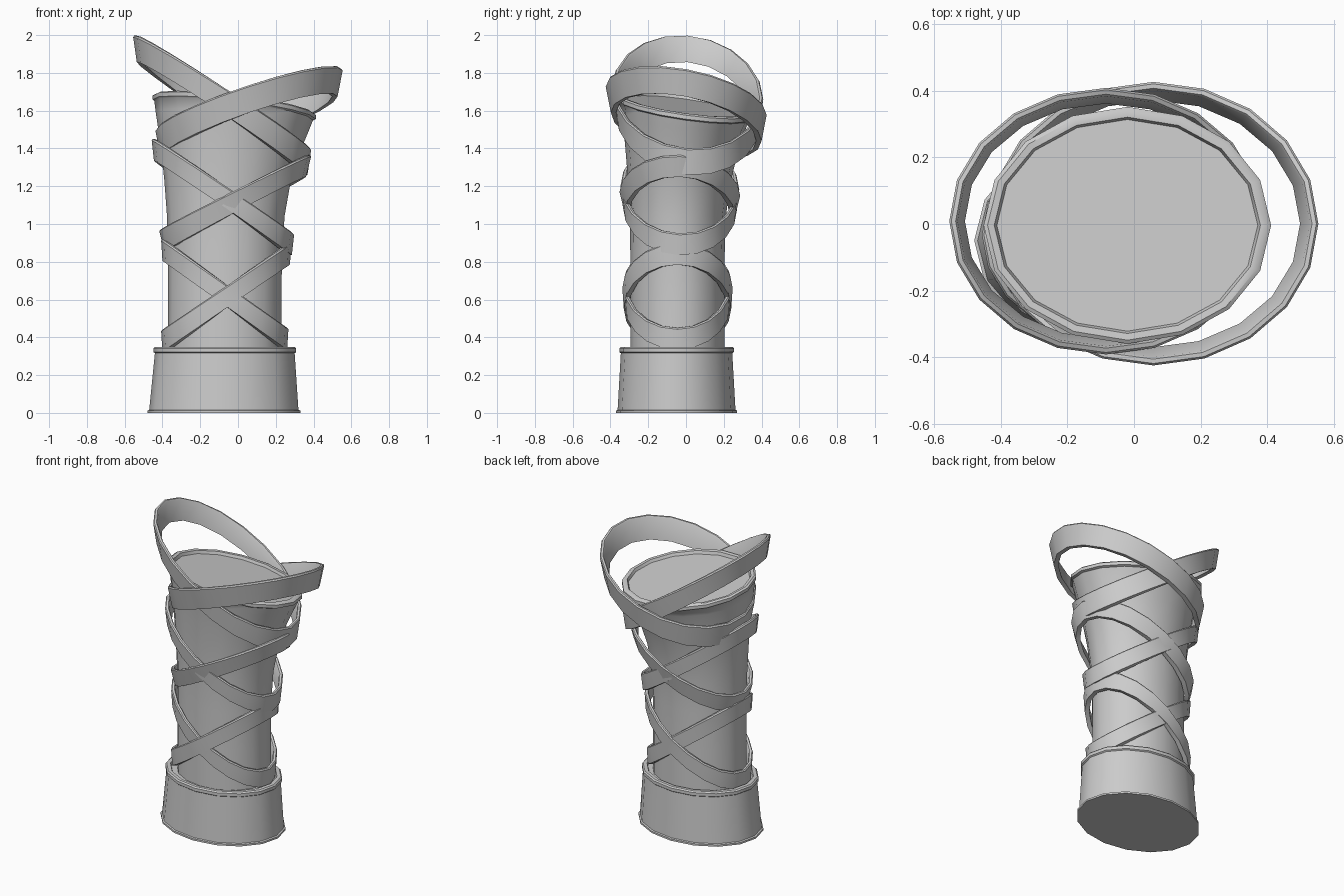
import bpy, math

if "Cube" in bpy.data.objects:
    bpy.data.objects.remove(bpy.data.objects["Cube"])


def finish(name, verts, faces, angle=40):
    me = bpy.data.meshes.new(name)
    me.from_pydata(verts, [], faces)
    me.update()
    ob = bpy.data.objects.new(name, me)
    bpy.context.collection.objects.link(ob)
    bpy.ops.object.select_all(action='DESELECT')
    bpy.context.view_layer.objects.active = ob
    ob.select_set(True)
    bpy.ops.object.shade_smooth_by_angle(angle=math.radians(angle))
    return ob


def skin(rows, n, closed):
    """Quads between rows of n vertices, rows running from bottom/outside up."""
    faces = []
    for r in range(rows if closed else rows - 1):
        a, b = r * n, ((r + 1) % rows) * n
        for i in range(n):
            j = (i + 1) % n
            faces.append((a + i, a + j, b + j, b + i))
    return faces


def loft(name, rings, n=16):
    """Capped stack of ellipses: cx, cy, rx, ry, z, tilt (0..1)."""
    verts = []
    for cx, cy, rx, ry, z, tilt in rings:
        for i in range(n):
            t = math.tau * i / n
            x, y = rx * math.cos(t), ry * math.sin(t)
            verts.append((cx + x, cy + y, z - tilt * (0.12 * x + 0.14 * y)))
    faces = skin(len(rings), n, False)
    faces.append(tuple(reversed(range(n))))
    last = (len(rings) - 1) * n
    faces.append(tuple(range(last, last + n)))
    return finish(name, verts, faces)


def band(name, x0, x1, y0, y1, z_left, z_right, height, flare, y_tilt=0.0, n=20):
    """Tilted elliptical strip; sizes are those of its upper outer edge."""
    th = 0.028
    section = [(-flare, -height), (-0.003, -0.008), (-0.009, 0),
               (-th + 0.006, 0), (-th, -0.008), (-th - flare, -height)]
    cx, cy, rx, ry = (x0 + x1) / 2, (y0 + y1) / 2, (x1 - x0) / 2, (y1 - y0) / 2
    verts = []
    for off, dz in section:
        for i in range(n):
            c, s = math.cos(math.tau * i / n), math.sin(math.tau * i / n)
            z = (z_left + z_right) / 2 + (z_right - z_left) / 2 * c + y_tilt * s
            verts.append((cx + (rx + off) * c, cy + (ry + off) * s, z + dz))
    return finish(name, verts, skin(len(section), n, True))


# plinth with foot lip and upper rim
loft("base", [
    (-.075, -.05, .405, .32, 0, 0), (-.075, -.05, .405, .32, .012, 0),
    (-.075, -.05, .395, .312, .016, 0), (-.07, -.05, .37, .295, .316, 0),
    (-.07, -.05, .378, .303, .322, 0), (-.07, -.05, .378, .303, .342, 0),
    (-.07, -.05, .370, .295, .350, 0), (-.07, -.05, .345, .275, .350, 0),
    (-.07, -.05, .340, .270, .335, 0)])

# flaring body with slanted rim and recessed top
loft("body", [
    (-.07, -.045, .302, .25, .32, 0), (-.07, -.045, .300, .25, .60, 0),
    (-.069, -.045, .302, .25, .85, .05), (-.065, -.043, .312, .255, 1.05, .15),
    (-.057, -.037, .333, .27, 1.22, .3), (-.043, -.025, .368, .298, 1.40, .6),
    (-.028, -.012, .408, .33, 1.55, .9), (-.023, -.006, .420, .345, 1.60, 1),
    (-.02, -.004, .432, .356, 1.607, 1), (-.02, -.004, .432, .356, 1.628, 1),
    (-.02, -.004, .420, .345, 1.636, 1), (-.02, -.004, .400, .325, 1.634, 1),
    (-.02, -.004, .392, .318, 1.615, 1)])

# three crossing pairs of wrapped bands
band("lower_band_right", -.41, .285, -.34, .25, .44, .90, .115, .01)
band("lower_band_left", -.41, .27, -.335, .245, .92, .45, .115, .01)
band("middle_band_right", -.42, .39, -.355, .29, .97, 1.365, .115, .03, -.01)
band("middle_band_left", -.46, .30, -.35, .285, 1.45, .95, .115, .015, -.01)
band("upper_band_right", -.44, .557, -.428, .43, 1.50, 1.82, .145, .03, -.075)
band("upper_band_left", -.558, .39, -.395, .412, 1.997, 1.40, .14, .022, -.03)
